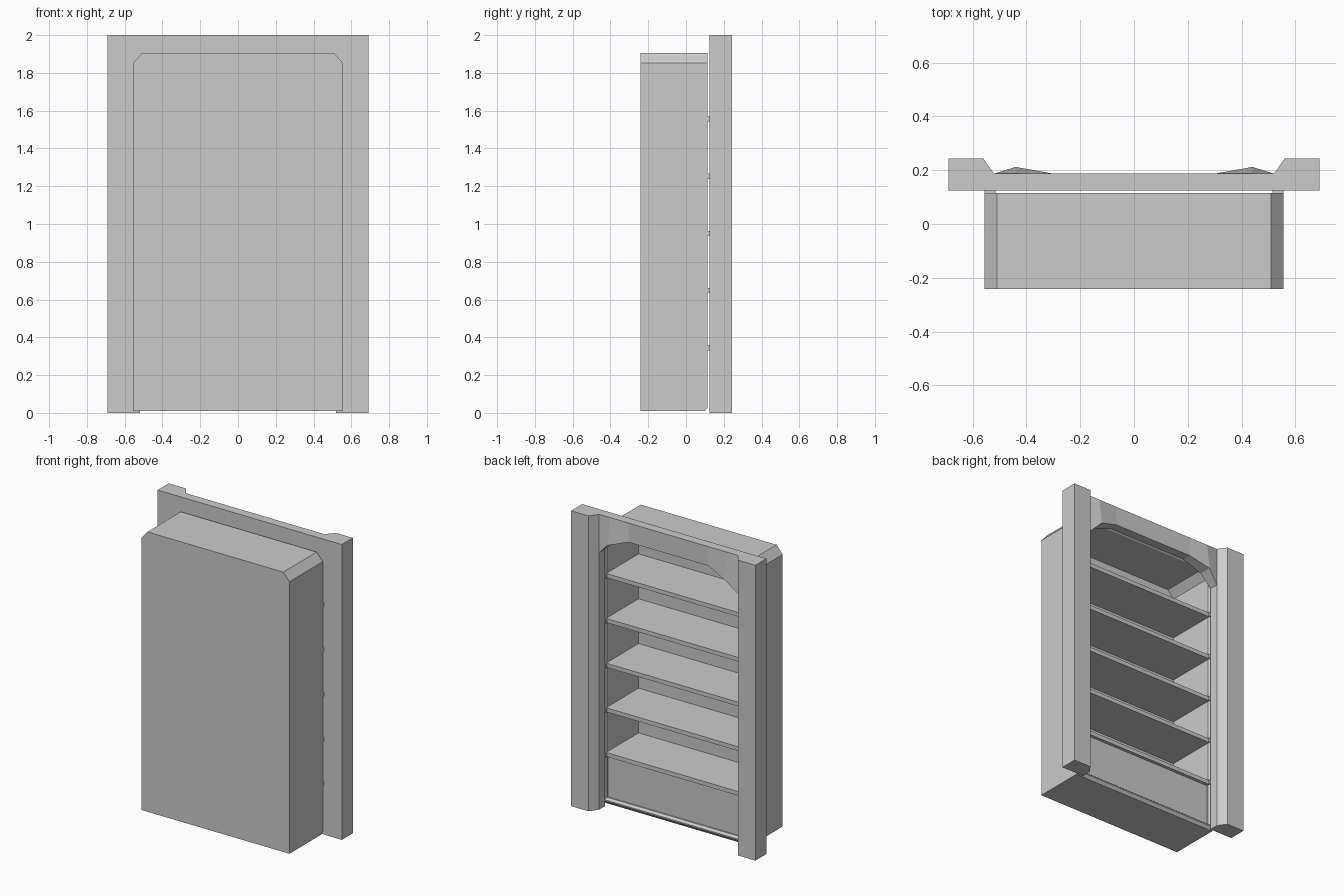
import bpy, bmesh

if "Cube" in bpy.data.objects:
    bpy.data.objects.remove(bpy.data.objects["Cube"])


def finish(bm, name):
    bmesh.ops.recalc_face_normals(bm, faces=bm.faces)
    me = bpy.data.meshes.new(name)
    bm.to_mesh(me)
    bm.free()
    ob = bpy.data.objects.new(name, me)
    bpy.context.collection.objects.link(ob)
    return ob


def loft(name, loops):
    """Join matching closed loops of points and cap both ends."""
    bm = bmesh.new()
    rings = [[bm.verts.new(p) for p in loop] for loop in loops]
    for a, b in zip(rings, rings[1:]):
        n = len(a)
        for i in range(n):
            j = (i + 1) % n
            bm.faces.new((a[i], a[j], b[j], b[i]))
    bm.faces.new(rings[0])
    bm.faces.new(rings[-1])
    return finish(bm, name)


def box(name, x, y, z):
    loops = [[(x[0], y[0], h), (x[1], y[0], h), (x[1], y[1], h), (x[0], y[1], h)] for h in z]
    return loft(name, loops)


def arch(y, w, bottom, top, cut):
    """Rectangle with two chamfered top corners, at depth y."""
    return [(-w, y, bottom), (w, y, bottom), (w, y, top - cut * 1.15), (w - cut, y, top),
            (cut - w, y, top), (-w, y, top - cut * 1.15)]


# recessed case: outside, front lip, hollow inside
loft("case", [
    arch(-0.242, 0.555, 0.01, 1.905, 0.046),
    arch(0.10, 0.555, 0.01, 1.905, 0.046),
    arch(0.115, 0.555, 0.03, 1.905, 0.046),
    arch(0.115, 0.532, 0.038, 1.885, 0.045),
    arch(0.10, 0.52, 0.05, 1.875, 0.045),
    arch(-0.235, 0.52, 0.05, 1.875, 0.045),
])

# shelves with small end tabs
for i, z in enumerate((0.345, 0.648, 0.95, 1.253, 1.557)):
    box(f"shelf_{i + 1}", (-0.522, 0.522), (-0.236, 0.112), (z - 0.014, z + 0.014))
    for s, side in ((-1, "left"), (1, "right")):
        xs = sorted((s * 0.515, s * 0.555))
        box(f"shelf_tab_{side}_{i + 1}", xs, (0.112, 0.126), (z - 0.014, z + 0.014))

# closed panel under the lowest shelf
box("base_panel", (-0.521, 0.521), (0.07, 0.09), (0.045, 0.335))

# side posts with sloped inner face
for s, side in ((-1, "left"), (1, "right")):
    prof = [(0.69, 0.125), (0.69, 0.243), (0.56, 0.243), (0.52, 0.187), (0.52, 0.125)]
    loft(f"post_{side}", [[(s * x, y, z) for x, y in prof] for z in (0, 2)])

# header with swelling corner braces
half = [(0.52, 1.74, 0.187), (0.44, 1.82, 0.212), (0.30, 1.87, 0.187)]
cols = [(-x, z, y) for x, z, y in half] + half[::-1]
loft("header", [[(x, 0.125, 2), (x, 0.187, 2), (x, y, z), (x, 0.125, z)] for x, z, y in cols])
